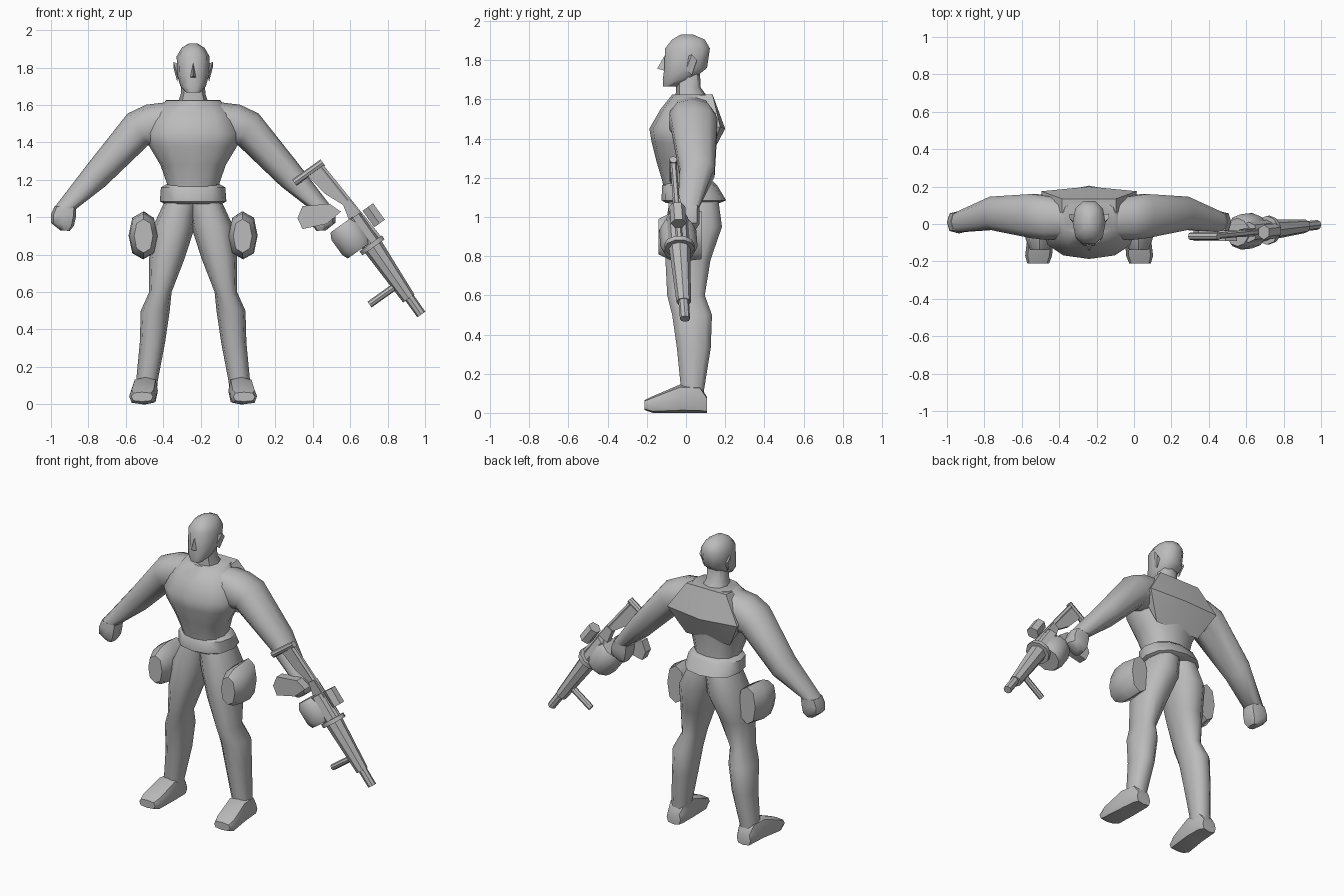
import bpy, bmesh, math
from mathutils import Vector, Matrix

if "Cube" in bpy.data.objects:
    bpy.data.objects.remove(bpy.data.objects["Cube"])

CX = -0.24  # centre line of the figure

grey = bpy.data.materials.new("plain_grey")
grey.use_nodes = True
grey.diffuse_color = (0.5, 0.5, 0.5, 1)
grey.node_tree.nodes["Principled BSDF"].inputs["Base Color"].default_value = (0.5, 0.5, 0.5, 1)


def finish(name, bm, angle=50):
    bmesh.ops.recalc_face_normals(bm, faces=bm.faces[:])
    me = bpy.data.meshes.new(name)
    bm.to_mesh(me)
    bm.free()
    me.materials.append(grey)
    me.polygons.foreach_set("use_smooth", [True] * len(me.polygons))
    me.set_sharp_from_angle(angle=math.radians(angle))
    ob = bpy.data.objects.new(name, me)
    bpy.context.collection.objects.link(ob)
    return ob


def loft(name, rings, n=10, power=0.85, matrix=None, angle=50):
    """Skin rings given as (centre, half axis u, half axis v)."""
    bm = bmesh.new()
    loops = []
    for c, u, v in rings:
        loop = []
        for i in range(n):
            a = 2 * math.pi * i / n
            cu, sv = [math.copysign(abs(t) ** power, t) if abs(t) > 1e-6 else 0
                      for t in (math.cos(a), math.sin(a))]
            p = Vector(c) + Vector(u) * cu + Vector(v) * sv
            loop.append(bm.verts.new(matrix @ p if matrix else p))
        loops.append(loop)
    for a, b in zip(loops, loops[1:]):
        for i in range(n):
            j = (i + 1) % n
            bm.faces.new((a[i], a[j], b[j], b[i]))
    bm.faces.new(loops[0])
    bm.faces.new(loops[-1])
    return finish(name, bm, angle)


def span(s, d0, z0, d1, z1, y0, y1):
    """Ring between two points in the front plane, with a depth range."""
    p, q = Vector((CX + s * d0, 0, z0)), Vector((CX + s * d1, 0, z1))
    c = (p + q) / 2
    c.y = (y0 + y1) / 2
    return c, (q - p) / 2, Vector((0, (y1 - y0) / 2, 0))


def level(z, w, y0, y1):
    return span(1, -w, z, w, z, y0, y1)


def upright(s, y, d0, d1, z0, z1):
    """Ring facing forward."""
    return ((CX + s * (d0 + d1) / 2, y, (z0 + z1) / 2),
            ((d1 - d0) / 2, 0, 0), (0, 0, (z1 - z0) / 2))


def hull(name, points, matrix=None, angle=30):
    bm = bmesh.new()
    for p in points:
        bm.verts.new(matrix @ Vector(p) if matrix else p)
    bmesh.ops.convex_hull(bm, input=bm.verts[:])
    return finish(name, bm, angle)


# Torso, belt and back plate
loft("torso", [level(1.12, .14, -.11, .13), level(1.18, .14, -.12, .13),
               level(1.28, .175, -.15, .13), level(1.38, .235, -.175, .14),
               level(1.45, .25, -.187, .15), level(1.55, .21, -.13, .145),
               level(1.625, .145, -.07, .135)], 12)
loft("belt", [level(1.18, .135, -.10, .14), level(1.16, .172, -.122, .16),
              level(1.085, .178, -.125, .205), level(1.07, .15, -.10, .17)], 12)
hull("back_plate", [(CX + s * w, y, z) for s in (-1, 1) for w, y, z in
                    ((.145, .135, 1.627), (.145, .06, 1.62), (.255, .175, 1.46),
                     (.25, .08, 1.46), (.16, .115, 1.29), (0, .2, 1.45))])

# Neck, head and nose
loft("neck", [level(1.60, .085, -.055, .12), level(1.66, .066, -.05, .075),
              level(1.76, .06, -.05, .07)], 8)
loft("head", [level(1.667, .038, -.118, -.045), level(1.70, .068, -.122, .035),
              level(1.76, .085, -.115, .112), level(1.86, .088, -.112, .127),
              level(1.905, .062, -.075, .10), level(1.93, .022, -.03, .04)], 10)
hull("nose", [(CX - .018, -.105, 1.745), (CX + .018, -.105, 1.745),
              (CX, -.147, 1.757), (CX, -.108, 1.825)])

for s, side in ((-1, "right"), (1, "left")):
    # Ear
    hull(side + "_ear", [(CX + s * d, y, z) for d, y, z in
                         ((.08, .0, 1.75), (.08, .01, 1.82), (.105, .03, 1.83),
                          (.105, .055, 1.80), (.085, .03, 1.725), (.08, .05, 1.78))])
    # Arm with closed fist
    loft(side + "_arm", [span(s, .08, 1.42, .10, 1.62, -.08, .13),
                         span(s, .20, 1.37, .25, 1.602, -.09, .155),
                         span(s, .24, 1.385, .35, 1.555, -.08, .165),
                         span(s, .47, 1.165, .56, 1.29, -.035, .15),
                         span(s, .625, 1.045, .74, 1.055, -.045, .07)], 10)
    loft(side + "_hand", [span(s, .625, 1.05, .74, 1.06, -.045, .07),
                          span(s, .625, 1.01, .76, 1.015, -.05, .07),
                          span(s, .637, .955, .76, .97, -.05, .068),
                          span(s, .66, .927, .71, .93, -.03, .045)], 8, .7)
    # Leg
    loft(side + "_leg", [span(s, -.03, 1.09, .15, 1.09, -.09, .17),
                         span(s, -.01, .95, .215, .95, -.11, .19),
                         span(s, .045, .78, .235, .78, -.11, .13),
                         span(s, .115, .6, .235, .6, -.10, .10),
                         span(s, .125, .5, .28, .5, -.075, .137),
                         span(s, .15, .33, .285, .33, -.05, .13),
                         span(s, .19, .12, .305, .12, -.028, .095),
                         span(s, .195, .05, .305, .05, -.02, .09)], 10)
    # Shoe
    loft(side + "_shoe", [upright(s, .108, .205, .305, 0, .08),
                          upright(s, .07, .19, .315, 0, .14),
                          upright(s, -.03, .188, .325, 0, .145),
                          upright(s, -.17, .198, .342, 0, .085),
                          upright(s, -.212, .215, .33, .015, .065)], 8, .6)
    # Hip pouch
    loft(side + "_pouch", [upright(s, .08, .20, .32, .785, 1.03),
                           upright(s, .0, .19, .345, .775, 1.03),
                           upright(s, -.08, .19, .34, .78, 1.02),
                           upright(s, -.14, .215, .315, .81, .99)], 8)

# Weapon frame: x runs along the barrel, z is its upper side
GUN = Matrix(((.58, 0, .815, .717), (.062, 1, 0, -.033),
              (-.815, 0, .58, .85), (0, 0, 0, 1)))


def along(name, n, *rings):
    """Turned part along the barrel: (position, height, radius)."""
    return loft(name, [((s, 0, t), (0, r, 0), (0, 0, r)) for s, t, r in rings],
                n, 1, GUN, 40)


def across(name, s, t0, t1, r):
    return loft(name, [((s, 0, t), (r, 0, 0), (0, r, 0)) for t in (t0, t1)],
                8, 1, GUN, 40)


def plate(name, outline, half):
    return hull(name, [(s, y, t) for s, t in outline for y in (-half, half)], GUN)


along("barrel", 8, (-.18, 0, .055), (0, 0, .055), (.345, -.005, .037))
along("muzzle", 8, (.33, 0, .027), (.454, 0, .026))
along("drum", 10, (-.185, -.07, .075), (-.15, -.07, .095),
      (-.05, -.07, .095), (-.018, -.07, .08))
along("flange", 10, (-.013, 0, .077), (.013, 0, .077))
along("top_rod", 6, (-.5, .022, .017), (0, .052, .017))
along("sight", 6, (-.18, .1, .04), (-.072, .1, .04))
across("shoulder_bar", -.514, -.145, .042, .02)
across("fore_grip", .25, -.195, 0, .019)
plate("stock", ((-.5, -.065), (-.5, .03), (-.25, .04), (-.25, .005), (-.37, -.045)), .012)
plate("stock_link", ((-.27, .0), (-.27, .045), (-.15, .05), (-.15, -.03)), .02)

# Rear grip held by the hand
hull("rear_grip", [(x, y, z) for y in (-.09, -.035) for x, z in
                   ((.318, .995), (.345, 1.06), (.49, 1.072),
                    (.55, 1.03), (.475, .965), (.345, .937))])
